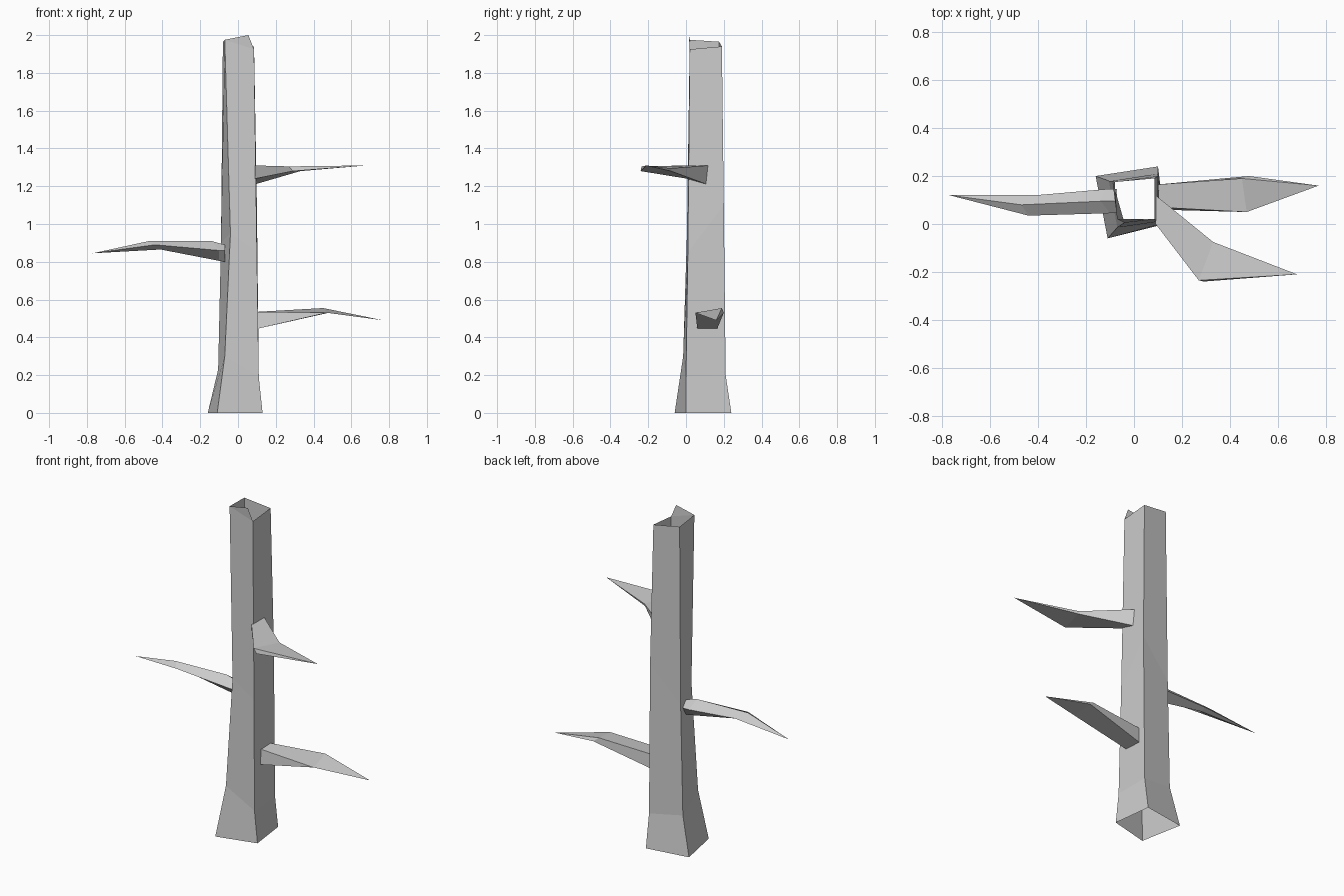
import bpy, bmesh


def loft(name, rings, tip=None):
    """Skin faceted rings of points; optionally close to a pointed tip."""
    bm = bmesh.new()
    loops = [[bm.verts.new(p) for p in ring] for ring in rings]
    for a, b in zip(loops, loops[1:]):
        n = len(a)
        for i in range(n):
            j = (i + 1) % n
            bm.faces.new((a[i], a[j], b[j], b[i]))
    if tip:
        t = bm.verts.new(tip)
        last = loops[-1]
        for i in range(len(last)):
            bm.faces.new((last[i], last[(i + 1) % len(last)], t))
    bmesh.ops.remove_doubles(bm, verts=bm.verts, dist=0.002)
    bmesh.ops.recalc_face_normals(bm, faces=bm.faces)
    me = bpy.data.meshes.new(name)
    bm.to_mesh(me)
    bm.free()
    ob = bpy.data.objects.new(name, me)
    bpy.context.collection.objects.link(ob)
    return ob


# Hollow square trunk, open at both ends (front left, front right, back right, back left)
trunk = loft("trunk", [
    [(-0.11, -0.06, 0), (0.13, 0.0, 0), (0.10, 0.24, 0), (-0.16, 0.20, 0)],
    [(-0.07, -0.015, 0.30), (0.11, 0.0, 0.19), (0.10, 0.21, 0.20), (-0.105, 0.18, 0.23)],
    [(-0.04, 0.005, 0.95), (0.10, 0.01, 0.85), (0.10, 0.20, 1.10), (-0.09, 0.18, 0.90)],
    [(-0.07, 0.02, 1.975), (0.085, 0.02, 1.925), (0.085, 0.19, 1.94), (-0.08, 0.175, 1.965)],
])

# Broken splinter peak on the front rim
bm = bmesh.new()
bm.from_mesh(trunk.data)
rim = sorted((v for v in bm.verts if v.co.z > 1.9), key=lambda v: v.co.y)[:2]
peak = bm.verts.new((0.055, 0.015, 2.0))
rim.sort(key=lambda v: v.co.x)
bm.faces.new((rim[0], rim[1], peak))
bmesh.ops.recalc_face_normals(bm, faces=bm.faces)
bm.to_mesh(trunk.data)
bm.free()

# Lower right branch
loft("lower_branch", [
    [(0.10, 0.06, 0.445), (0.10, 0.165, 0.445), (0.10, 0.165, 0.535), (0.10, 0.07, 0.535)],
    [(0.47, 0.05, 0.53), (0.48, 0.20, 0.53), (0.45, 0.19, 0.555), (0.47, 0.05, 0.531)],
], (0.77, 0.16, 0.49))

# Left branch
loft("left_branch", [
    [(-0.07, 0.095, 0.89), (-0.07, 0.045, 0.86), (-0.07, 0.10, 0.80), (-0.07, 0.145, 0.86)],
    [(-0.14, 0.095, 0.91), (-0.10, 0.045, 0.86), (-0.10, 0.10, 0.805), (-0.12, 0.145, 0.86)],
    [(-0.47, 0.08, 0.91), (-0.44, 0.035, 0.89), (-0.41, 0.085, 0.865), (-0.41, 0.12, 0.875)],
], (-0.77, 0.12, 0.845))

# Upper right branch
loft("upper_branch", [
    [(0.09, 0.12, 1.31), (0.09, 0.0, 1.31), (0.09, 0.005, 1.24), (0.09, 0.11, 1.21)],
    [(0.33, -0.075, 1.295), (0.27, -0.235, 1.305), (0.29, -0.24, 1.28), (0.33, -0.08, 1.28)],
], (0.68, -0.21, 1.31))
